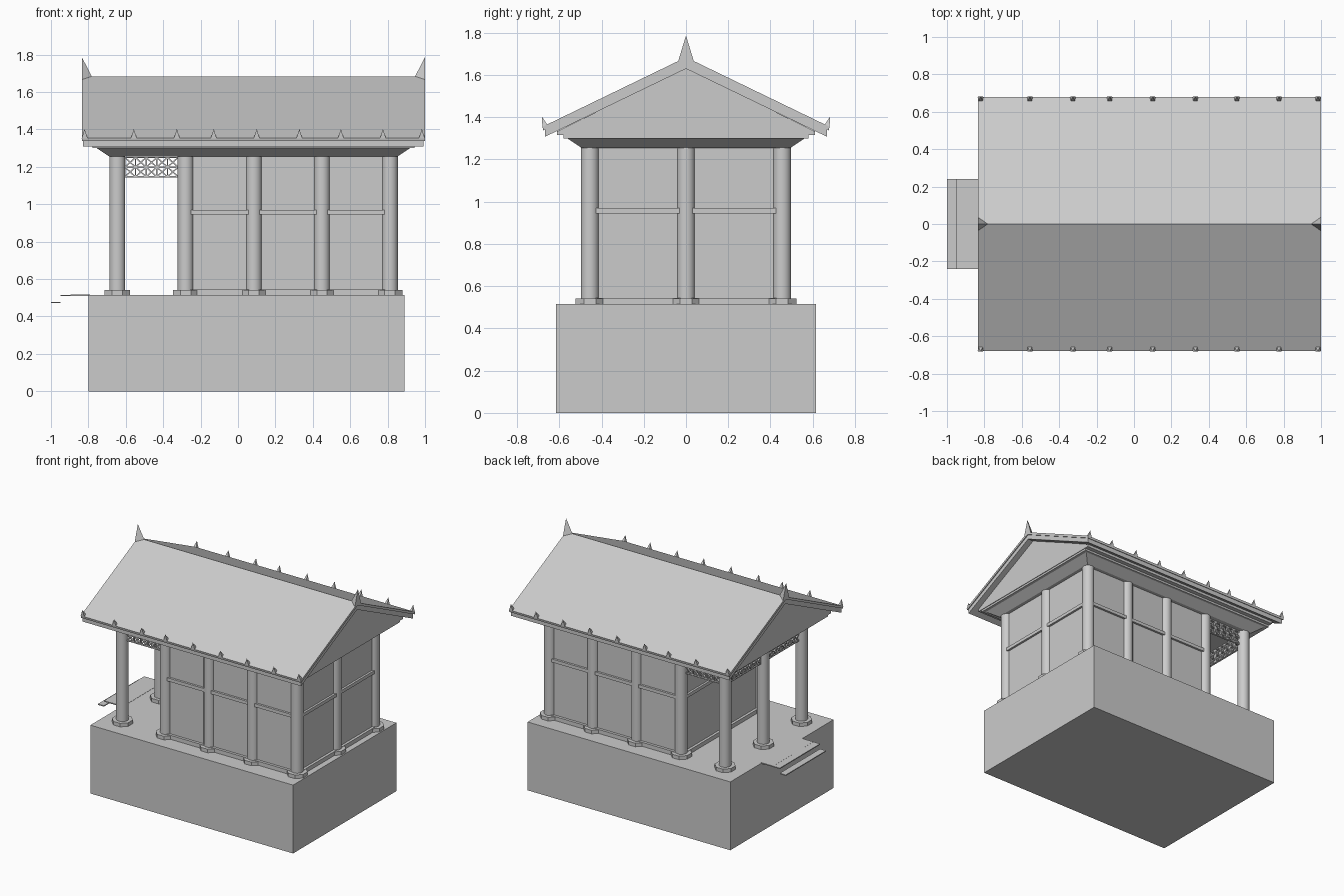
import bpy, bmesh, math

if "Cube" in bpy.data.objects:
    bpy.data.objects.remove(bpy.data.objects["Cube"])

stone = bpy.data.materials.new("plain light grey")
stone.diffuse_color = (0.6, 0.6, 0.6, 1)
stone.use_nodes = True
stone.node_tree.nodes["Principled BSDF"].inputs["Base Color"].default_value = stone.diffuse_color


def finish(name, bm, smooth=False):
    bmesh.ops.recalc_face_normals(bm, faces=bm.faces)
    me = bpy.data.meshes.new(name)
    bm.to_mesh(me)
    bm.free()
    me.materials.append(stone)
    ob = bpy.data.objects.new(name, me)
    bpy.context.collection.objects.link(ob)
    if smooth:
        bpy.context.view_layer.objects.active = ob
        ob.select_set(True)
        bpy.ops.object.shade_smooth_by_angle(angle=math.radians(40))
        ob.select_set(False)
    return ob


def hull(bm, pts):
    vs = [bm.verts.new(p) for p in pts]
    bmesh.ops.convex_hull(bm, input=vs)


def box(bm, x0, x1, y0, y1, z0, z1):
    hull(bm, [(x, y, z) for x in (x0, x1) for y in (y0, y1) for z in (z0, z1)])


def boxes(name, *dims):
    bm = bmesh.new()
    for d in dims:
        box(bm, *d)
    return finish(name, bm)


def prism(bm, profile, x0, x1):
    # extrude a (y, z) outline along x
    a = [bm.verts.new((x0, y, z)) for y, z in profile]
    b = [bm.verts.new((x1, y, z)) for y, z in profile]
    n = len(profile)
    bm.faces.new(a)
    bm.faces.new(b)
    for i in range(n):
        bm.faces.new((a[i], a[(i + 1) % n], b[(i + 1) % n], b[i]))


def cylinder(bm, x, y, z0, z1, r, n):
    ring = [(x + r * math.cos((i + .5) * math.tau / n), y + r * math.sin((i + .5) * math.tau / n))
            for i in range(n)]
    lo = [bm.verts.new((*p, z0)) for p in ring]
    hi = [bm.verts.new((*p, z1)) for p in ring]
    bm.faces.new(lo)
    bm.faces.new(hi)
    for i in range(n):
        j = (i + 1) % n
        bm.faces.new((lo[i], lo[j], hi[j], hi[i]))


# platform
boxes("platform", (-.8, .89, -.615, .615, 0, .515))

# stair treads
boxes("stair_treads", (-1, -.95, -.24, .24, .471, .478),
      (-.95, -.895, -.24, .24, .509, .516), (-.895, -.79, -.24, .24, .509, .5165))

# columns and their octagonal feet
XS = [-.645, -.28, .085, .449, .812]
Y = .455
spots = [(x, s * Y) for x in XS for s in (-1, 1)] + [(XS[0], 0), (XS[-1], 0)]
bm = bmesh.new()
for x, y in spots:
    cylinder(bm, x, y, .515, 1.26, .043, 16)
finish("columns", bm, True)
bm = bmesh.new()
for x, y in spots:
    cylinder(bm, x, y, .515, .542, .073, 8)
finish("column_feet", bm)

# walls, sills and mid rails around the enclosed room
def ring(name, t, z0, z1):
    a, b = XS[1], XS[-1]
    boxes(name, (a, b, -Y - t, -Y + t, z0, z1), (a, b, Y - t, Y + t, z0, z1),
          (a - t, a + t, -Y, Y, z0, z1), (b - t, b + t, -Y, Y, z0, z1))


ring("walls", .014, .515, 1.26)
ring("wall_sills", .034, .515, .545)
ring("wall_rails", .03, .945, .97)


# lattice friezes between the porch columns
def lattice(bm, p, q, cells):
    length = math.dist(p, q)
    ux, uy = (q[0] - p[0]) / length, (q[1] - p[1]) / length
    z0, z1, w, t = 1.147, 1.25, .0035, .008

    def bar(s0, h0, s1, h1):
        d = math.hypot(s1 - s0, h1 - h0)
        ns, nh = -(h1 - h0) / d * w, (s1 - s0) / d * w
        hull(bm, [(p[0] + ux * (s + k * ns) - uy * e, p[1] + uy * (s + k * ns) + ux * e, h + k * nh)
                  for s, h in ((s0, h0), (s1, h1)) for k in (-1, 1) for e in (-t, t)])

    zm, step = (z0 + z1) / 2, length / cells
    for z in (z0, zm, z1):
        bar(0, z, length, z)
    for i in range(cells + 1):
        bar(i * step, z0, i * step, z1)
    for i in range(cells):
        for a, b in ((z0, zm), (zm, z1)):
            bar(i * step, a, (i + 1) * step, b)
            bar(i * step, b, (i + 1) * step, a)


bm = bmesh.new()
for s in (-1, 1):
    lattice(bm, (XS[0] + .04, s * Y), (XS[1] - .04, s * Y), 5)
    lattice(bm, (XS[0], s * .04), (XS[0], s * (Y - .04)), 7)
finish("porch_lattice", bm)

# flared cornice under the roof
CX = .0825
bm = bmesh.new()
hull(bm, [(CX + sx * (hx + .275), sy * hx, z) for hx, z in ((.495, 1.255), (.57, 1.305))
          for sx in (-1, 1) for sy in (-1, 1)])
box(bm, CX - .86, CX + .86, -.58, .58, 1.3, 1.318)
box(bm, CX - .865, CX + .865, -.612, .612, 1.315, 1.335)
finish("cornice", bm)

# gable block
bm = bmesh.new()
prism(bm, [(-.61, 1.333), (.61, 1.333), (0, 1.635)], CX - .865, CX + .865)
finish("gables", bm)

# roof: under boards and tile layer
bm = bmesh.new()
prism(bm, [(0, 1.668), (-.667, 1.345), (-.667, 1.308), (0, 1.63), (.667, 1.308), (.667, 1.345)],
      -.828, .993)
finish("roof_boards", bm)
bm = bmesh.new()
prism(bm, [(0, 1.684), (-.68, 1.355), (-.676, 1.338), (0, 1.665), (.676, 1.338), (.68, 1.355)],
      -.835, 1)
finish("roof_tiles", bm)

# ridge end spikes
bm = bmesh.new()
for x, d in ((-.835, 1), (1, -1)):
    hull(bm, [(x, 0, 1.787), (x, -.038, 1.662), (x, .038, 1.662), (x + d * .055, 0, 1.68)])
finish("ridge_spikes", bm)

# small spikes along both eaves
bm = bmesh.new()
for x in (-.82, -.557, -.327, -.13, .1, .328, .55, .775, .983):
    for s in (-1, 1):
        hull(bm, [(x, s * .682, 1.403), (x - .016, s * .68, 1.352), (x + .016, s * .68, 1.352),
                  (x - .012, s * .655, 1.362), (x + .012, s * .655, 1.362)])
finish("eave_spikes", bm)
